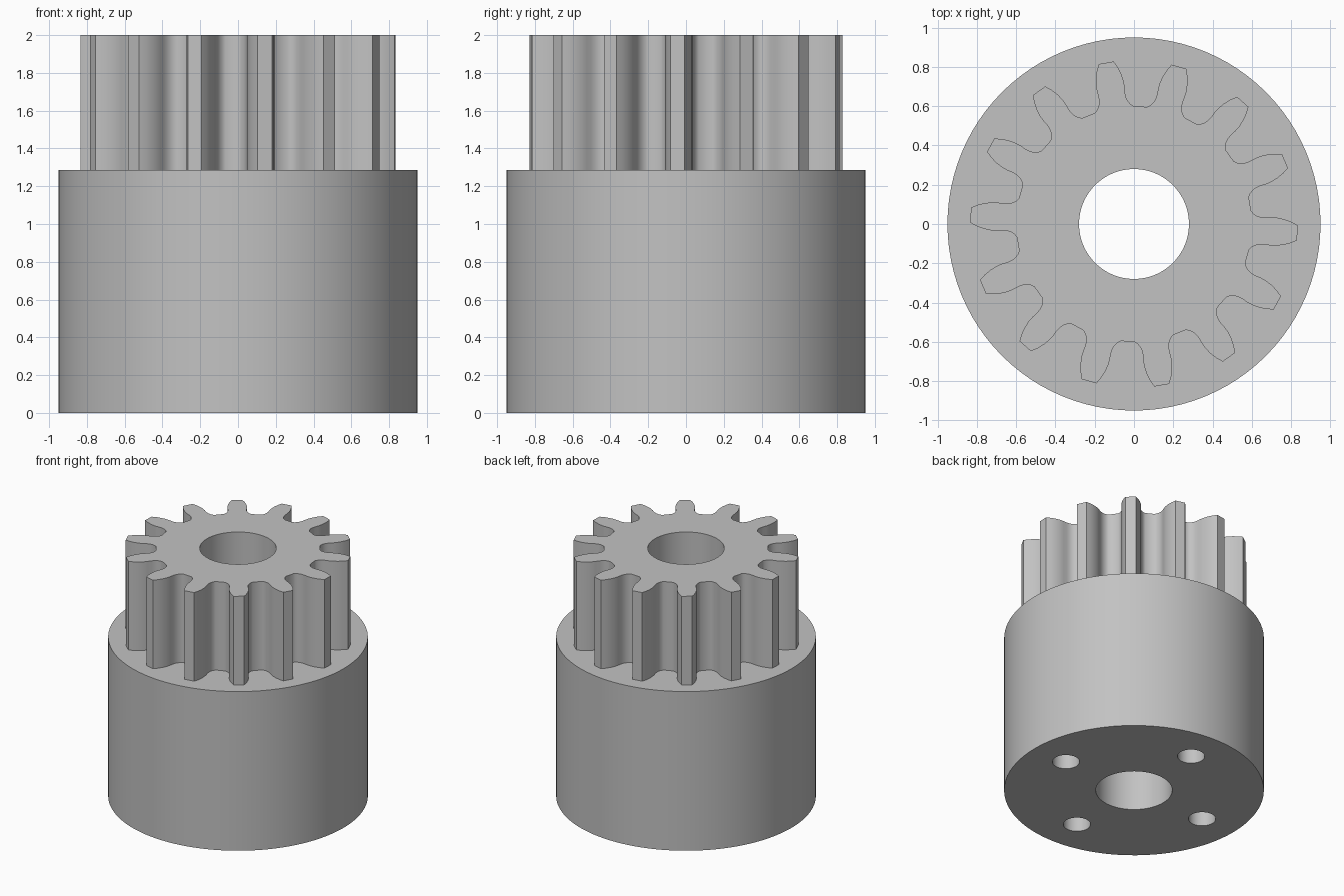
import bpy, bmesh, math

if "Cube" in bpy.data.objects:
    bpy.data.objects.remove(bpy.data.objects["Cube"], do_unlink=True)

TEETH = 14
PHASE = math.radians(-3.1)
BODY_R, BODY_H, TOTAL_H = 0.95, 1.285, 2.0
BORE_R, HOLE_R, HOLE_RING, HOLE_DEPTH = 0.28, 0.1, 0.65, 0.5

steel = bpy.data.materials.new("plain_grey")
steel.use_nodes = True
grey = (0.54, 0.54, 0.54, 1)
steel.diffuse_color = grey
steel.node_tree.nodes["Principled BSDF"].inputs["Base Color"].default_value = grey


def prism(name, outline, z0, z1):
    """Extrude a closed outline of (x, y) points from z0 to z1."""
    bm = bmesh.new()
    base = bm.faces.new([bm.verts.new((x, y, z0)) for x, y in outline])
    top = bmesh.ops.extrude_face_region(bm, geom=[base], use_keep_orig=True)["geom"]
    moved = [v for v in top if isinstance(v, bmesh.types.BMVert)]
    bmesh.ops.translate(bm, verts=moved, vec=(0, 0, z1 - z0))
    bmesh.ops.recalc_face_normals(bm, faces=bm.faces)
    mesh = bpy.data.meshes.new(name)
    bm.to_mesh(mesh)
    bm.free()
    mesh.materials.append(steel)
    obj = bpy.data.objects.new(name, mesh)
    bpy.context.collection.objects.link(obj)
    return obj


def circle(radius, sides, cx=0, cy=0):
    angles = [math.tau * i / sides for i in range(sides)]
    return [(cx + radius * math.cos(a), cy + radius * math.sin(a)) for a in angles]


def combine(target, tool, operation):
    mod = target.modifiers.new(operation.title(), "BOOLEAN")
    mod.operation, mod.solver, mod.object = operation, "EXACT", tool
    bpy.ops.object.select_all(action="DESELECT")
    bpy.context.view_layer.objects.active = target
    target.select_set(True)
    bpy.ops.object.modifier_apply(modifier=mod.name)
    bpy.data.objects.remove(tool, do_unlink=True)


# Half of one tooth from root to tip: radius, angle from the tooth's middle
flank = [(0.6, 0.167), (0.61, 0.142), (0.625, 0.122), (0.645, 0.108), (0.67, 0.102),
         (0.7, 0.102), (0.73, 0.098), (0.765, 0.086), (0.8, 0.069), (0.834, 0.046)]
tooth = [(r, -a) for r, a in flank] + flank[::-1]
gear_outline = []
for i in range(TEETH):
    middle = PHASE + math.tau * i / TEETH
    gear_outline += [(r * math.cos(middle + a), r * math.sin(middle + a)) for r, a in tooth]

# Round body with the toothed crown rising from it
pinion = prism("pinion_body", circle(BODY_R, 96), 0, BODY_H)
combine(pinion, prism("gear_crown", gear_outline, BODY_H - 0.1, TOTAL_H), "UNION")

# Central bore, and four blind mounting holes underneath
combine(pinion, prism("bore_cutter", circle(BORE_R, 64), -0.1, TOTAL_H + 0.1), "DIFFERENCE")
for i in range(4):
    a = math.tau * i / 4
    hole = circle(HOLE_R, 32, HOLE_RING * math.cos(a), HOLE_RING * math.sin(a))
    combine(pinion, prism("hole_cutter", hole, -0.1, HOLE_DEPTH), "DIFFERENCE")

bpy.ops.object.shade_smooth_by_angle(angle=math.radians(35))
